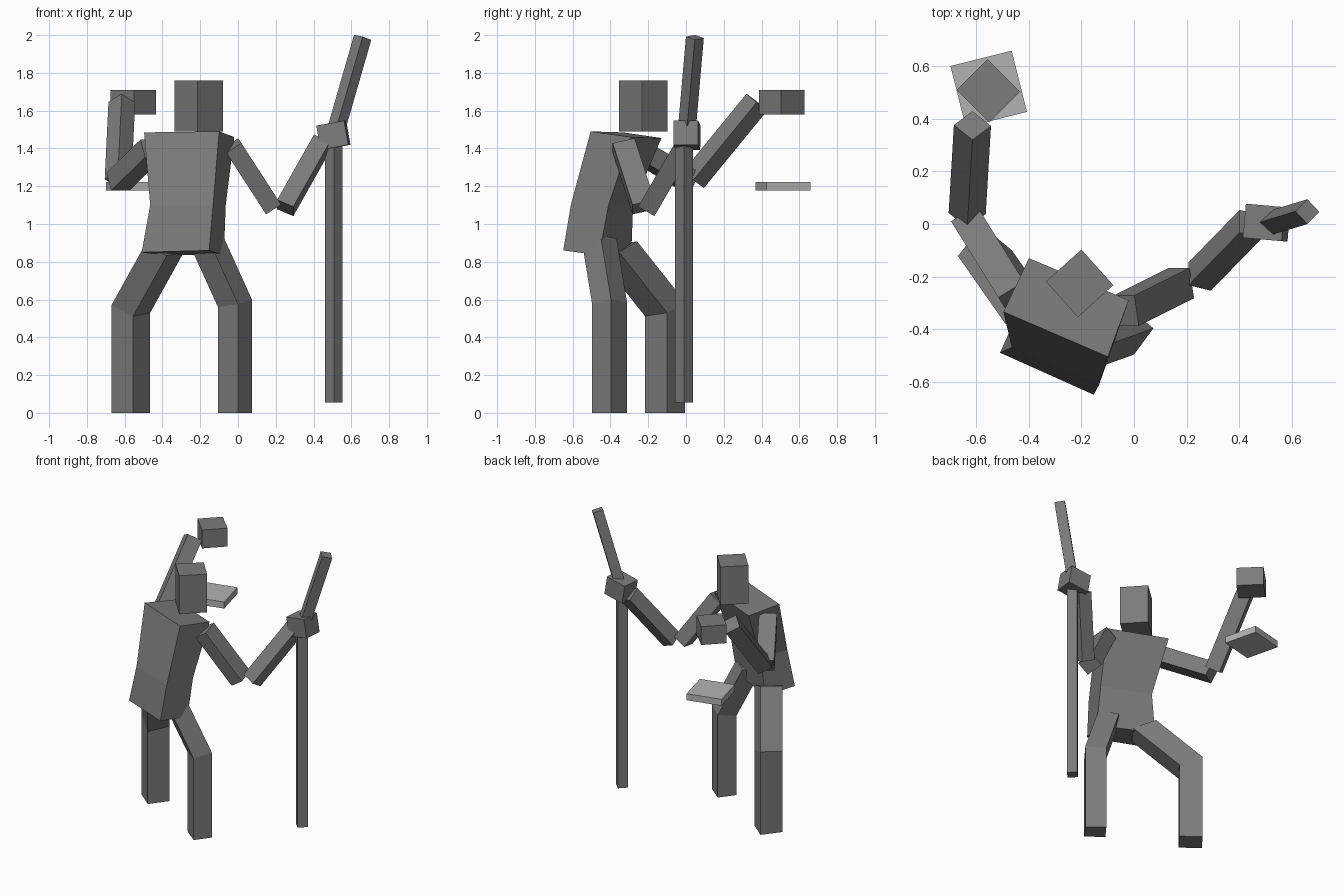
import bpy
from math import radians, cos, sin
from mathutils import Vector, Matrix

if "Cube" in bpy.data.objects:
    bpy.data.objects.remove(bpy.data.objects["Cube"])


def loft(name, rings):
    """Closed flat-faced solid through a few four-point rings."""
    verts = [tuple(p) for r in rings for p in r]
    n = len(rings)
    faces = [(3, 2, 1, 0), tuple(range(4 * n - 4, 4 * n))]
    for k in range(n - 1):
        for i in range(4):
            j = (i + 1) % 4
            faces.append((4 * k + i, 4 * k + j, 4 * k + 4 + j, 4 * k + 4 + i))
    me = bpy.data.meshes.new(name)
    me.from_pydata(verts, [], faces)
    ob = bpy.data.objects.new(name, me)
    bpy.context.collection.objects.link(ob)
    bpy.context.view_layer.objects.active = ob
    bpy.ops.object.mode_set(mode='EDIT')
    bpy.ops.mesh.select_all(action='SELECT')
    bpy.ops.mesh.normals_make_consistent(inside=False)
    bpy.ops.object.mode_set(mode='OBJECT')
    return ob


def beam(name, a, b, w, d, hint, roll=0):
    """Square bar from a to b; hint is the side the width lies along."""
    a, b, hint = Vector(a), Vector(b), Vector(hint)
    axis = (b - a).normalized()
    u = (hint - axis * hint.dot(axis)).normalized()
    u = Matrix.Rotation(radians(roll), 3, axis) @ u
    v = axis.cross(u)
    offs = [u * (sx * w / 2) + v * (sy * d / 2)
            for sx, sy in ((-1, -1), (1, -1), (1, 1), (-1, 1))]
    return loft(name, [[p + o for o in offs] for p in (a, b)])


def block(name, centre, size, rot):
    bpy.ops.mesh.primitive_cube_add(size=1, location=centre,
                                    rotation=[radians(r) for r in rot])
    ob = bpy.context.object
    ob.name, ob.scale = name, size
    return ob


def leg(name, foot, knee_z, hip):
    """Vertical shin, mitred knee, slanted thigh with the same section."""
    c = sum((Vector(p) for p in foot), Vector((0, 0))) / 4
    knee = Vector((c.x, c.y, knee_z))
    d = (knee - Vector(hip)).normalized()
    rings = [[], [], []]
    for x, y in foot:
        dx, dy = x - c.x, y - c.y
        dz = (d.x * dx + d.y * dy) / (1 - d.z)
        rings[0].append((x, y, 0))
        rings[1].append((x, y, knee_z + dz))
        rings[2].append((hip[0] + dx, hip[1] + dy, hip[2] + dz))
    return loft(name, rings)


# Torso: bottom, waist and shoulder sections
loft("torso", [
    [(-.51, -.49, .85), (-.153, -.65, .86), (-.075, -.46, .835), (-.42, -.29, .835)],
    [(-.465, -.47, 1.10), (-.132, -.61, 1.10), (-.065, -.41, 1.10), (-.385, -.28, 1.10)],
    [(-.497, -.334, 1.485), (-.10, -.505, 1.49), (-.02, -.29, 1.46), (-.40, -.13, 1.455)],
])

# Head
block("head", (-.207, -.226, 1.625), (.182, .182, .27), (0, 0, 42))

# Legs
leg("right_leg", [(0, -.497), (.074, -.397), (-.03, -.312), (-.106, -.412)],
    .58, (-.17, -.46, .92))
leg("left_leg", [(-.555, -.217), (-.465, -.10), (-.58, -.005), (-.67, -.122)],
    .55, (-.39, -.365, .87))

# Raised arm
beam("left_upper_arm", (-.455, -.27, 1.40), (-.635, .02, 1.225), .105, .115, (0, 0, 1))
beam("left_forearm", (-.635, .04, 1.235), (-.615, .375, 1.645), .10, .10, (1, 0, 0), 45)
block("left_hand", (-.555, .507, 1.645), (.165, .175, .13), (0, 0, 45))

# Arm holding the staff
beam("right_upper_arm", (-.03, -.33, 1.415), (.18, -.225, 1.09), .12, .095, (0, 1, 0))
beam("right_forearm", (.25, -.20, 1.085), (.445, .0, 1.43), .095, .10, (1, 0, 0))
block("right_hand", (.505, .005, 1.47), (.15, .13, .13), (0, -10, -5))

# Staff: straight shaft and leaning tip
beam("staff_shaft", (.507, -.01, .055), (.507, -.01, 1.44), .067, .067, (1, 0, 0), 45)
beam("staff_tip", (.505, 0, 1.45), (.66, .047, 1.988), .067, .067, (1, 0, 0), 45)

# Floating plate, paler than the body
plate = block("plate", (-.553, .514, 1.20), (.24, .24, .046), (0, 0, 14))

# Colours
for name, shade in (("dark_grey", .2), ("pale_grey", .45)):
    m = bpy.data.materials.new(name)
    m.diffuse_color = (shade, shade, shade, 1)
    m.use_nodes = True
    m.node_tree.nodes["Principled BSDF"].inputs["Base Color"].default_value = m.diffuse_color
for ob in bpy.data.objects:
    if ob.type == 'MESH':
        key = "pale_grey" if ob is plate or ob.name == "plate" else "dark_grey"
        ob.data.materials.append(bpy.data.materials[key])
